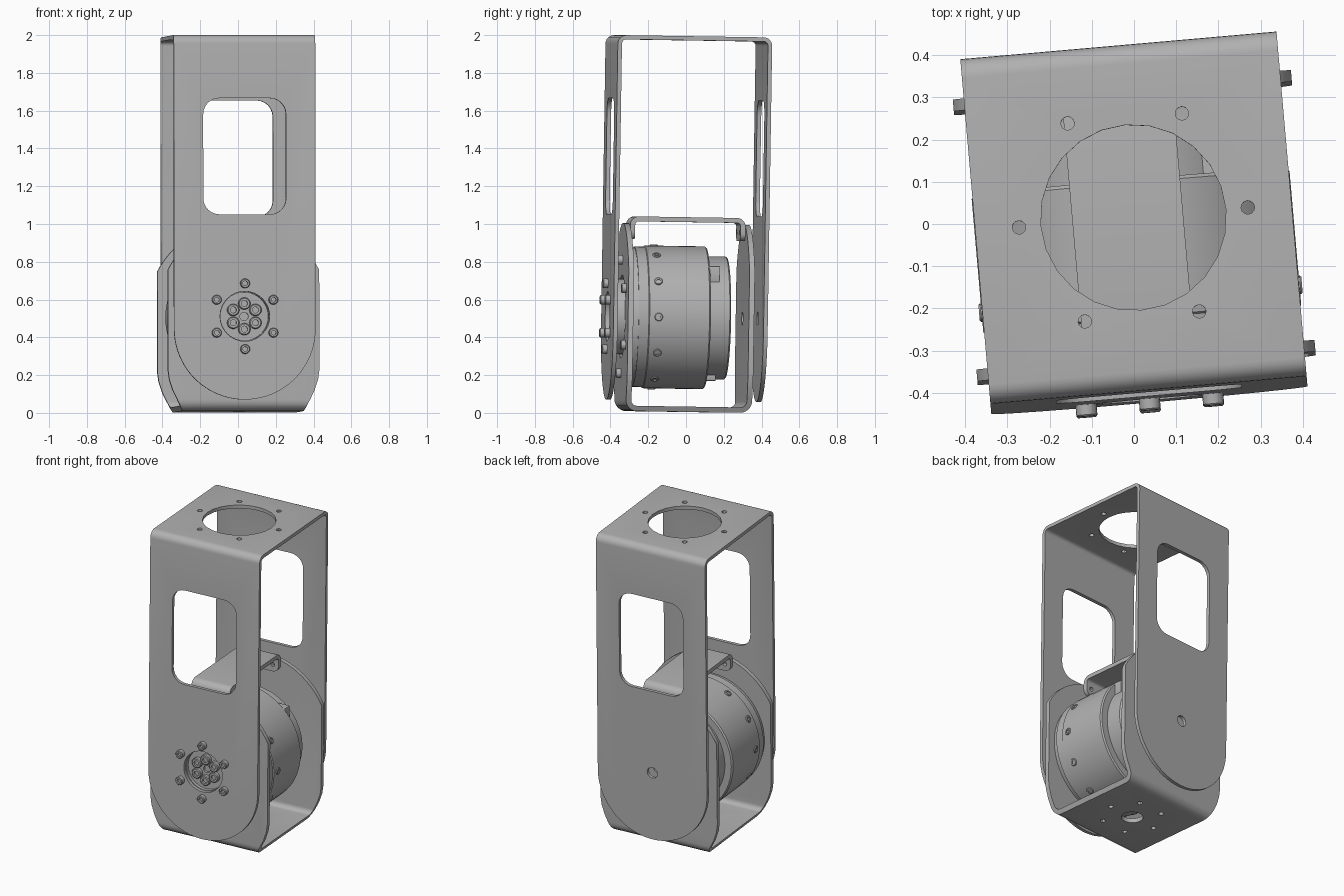
import bpy, bmesh
from math import sin, cos, pi, radians, sqrt
from mathutils import Matrix, Vector

if "Cube" in bpy.data.objects:
    bpy.data.objects.remove(bpy.data.objects["Cube"])

AXIS_Z = 0.505                      # height of the joint axis
POSE = (Matrix.Translation((0, 0, 1)) @ Matrix.Rotation(radians(5), 4, 'Z')
        @ Matrix.Rotation(radians(-0.9), 4, 'X') @ Matrix.Translation((0, 0, -1)))
GREY = (0.44, 0.44, 0.44, 1)
metal = bpy.data.materials.new("grey_metal")
metal.use_nodes = True
metal.diffuse_color = GREY
metal.node_tree.nodes["Principled BSDF"].inputs["Base Color"].default_value = GREY
parts = []


def finish(name, bm, part=True):
    bmesh.ops.remove_doubles(bm, verts=bm.verts, dist=1e-5)
    bmesh.ops.recalc_face_normals(bm, faces=bm.faces)
    mesh = bpy.data.meshes.new(name)
    bm.to_mesh(mesh)
    bm.free()
    mesh.materials.append(metal)
    ob = bpy.data.objects.new(name, mesh)
    bpy.context.collection.objects.link(ob)
    if part:
        parts.append(ob)
    return ob


def prism(name, pts, axis, lo, hi, part=True):
    """Extrude a 2D outline along an axis."""
    place = {'x': lambda a, b, d: (d, a, b), 'y': lambda a, b, d: (a, d, b),
             'z': lambda a, b, d: (a, b, d)}[axis]
    bm = bmesh.new()
    face = bm.faces.new([bm.verts.new(place(a, b, lo)) for a, b in pts])
    new = bmesh.ops.extrude_face_region(bm, geom=[face])["geom"]
    step = Vector(place(0, 0, hi - lo))
    bmesh.ops.translate(bm, verts=[v for v in new if isinstance(v, bmesh.types.BMVert)], vec=step)
    return finish(name, bm, part)


def arc(cx, cy, r, a0, a1, n):
    return [(cx + r * cos(radians(a0 + (a1 - a0) * i / n)),
             cy + r * sin(radians(a0 + (a1 - a0) * i / n))) for i in range(n + 1)]


def circle(cx, cy, r, n=24):
    return arc(cx, cy, r, 0, 360, n)[:-1]


def rounded(x0, x1, y0, y1, r, n=6):
    return (arc(x1 - r, y1 - r, r, 0, 90, n) + arc(x0 + r, y1 - r, r, 90, 180, n)
            + arc(x0 + r, y0 + r, r, 180, 270, n) + arc(x1 - r, y0 + r, r, 270, 360, n))


def ring(count, r, cx=0, cy=0, start=0):
    return [(cx + r * cos(radians(start) + 2 * pi * i / count),
             cy + r * sin(radians(start) + 2 * pi * i / count)) for i in range(count)]


def boolean(ob, cutters, op='DIFFERENCE'):
    """Apply cutters one by one, then discard them."""
    for c in cutters:
        mod = ob.modifiers.new("cut", 'BOOLEAN')
        mod.operation, mod.object, mod.solver = op, c, 'EXACT'
    graph = bpy.context.evaluated_depsgraph_get()
    mesh = bpy.data.meshes.new_from_object(ob.evaluated_get(graph))
    ob.modifiers.clear()
    ob.data = mesh
    for c in cutters:
        bpy.data.objects.remove(c)


def channel(name, half, z0, z1, t, bend, outline, holes):
    """Bent sheet: hollow section across x, trimmed to an outline seen from the front."""
    ob = prism(name, rounded(-half, half, z0, z1, bend), 'x', -0.6, 0.6)
    inner = prism("cutter", rounded(-half + t, half - t, z0 + t, z1 - t, bend - t), 'x', -0.7, 0.7, False)
    boolean(ob, [inner])
    boolean(ob, [prism("cutter", outline, 'y', -0.6, 0.6, False)], 'INTERSECT')
    if holes:
        boolean(ob, [prism("cutter", *h, False) for h in holes])
    return ob


def lathe(name, profile, n=60):
    """Revolve (y, radius) points around the joint axis."""
    bm = bmesh.new()
    vs = [bm.verts.new((r, y, AXIS_Z)) for y, r in profile]
    es = [bm.edges.new(p) for p in zip(vs, vs[1:])]
    bmesh.ops.spin(bm, geom=vs + es, cent=(0, 0, AXIS_Z), axis=(0, 1, 0), angle=2 * pi, steps=n)
    return finish(name, bm)


def bolt(name, x, z, r, y0, y1):
    """Socket head bolt facing the front, with a recessed hexagon."""
    bm = bmesh.new()
    loops = []
    for y, rad, n in ((y1, r, 18), (y0 + .004, r, 18), (y0, r * .85, 18), (y0, r * .5, 18), (y0 + .014, r * .5, 18)):
        loops.append([bm.verts.new((a, y, b)) for a, b in circle(x, z, rad, n)])
    for a, b in zip(loops, loops[1:]):
        for i in range(18):
            bm.faces.new((a[i], a[i - 1], b[i - 1], b[i]))
    bm.faces.new(loops[0])
    bm.faces.new(loops[-1])
    return finish(name, bm)


# outer bracket: rounded ends, windows, pivot holes, mounting holes on top
outer_outline = [(0.376, 2.1), (-0.376, 2.1)] + arc(0, 0.44, 0.376, 180, 360, 40)
outer_holes = [(rounded(-0.22, 0.22, 1.045, 1.66, 0.085), 'y', -0.6, 0.6),
               (circle(0, AXIS_Z, 0.132, 32), 'y', -0.6, 0),
               (circle(0, AXIS_Z, 0.035), 'y', 0, 0.6),
               (circle(0, 0, 0.22), 'z', 1.8, 2.1)]
outer_holes += [(circle(x, y, 0.016, 12), 'z', 1.8, 2.1) for x, y in ring(6, 0.272)]
channel("outer_bracket", 0.41, -0.3, 1.994, 0.022, 0.045, outer_outline, outer_holes)

# inner bracket: wide cheeks with a domed top, narrowing to the base plate
R, HALF = 0.45, 0.402
rise = sqrt(R * R - HALF * HALF)
a = 90 - math_angle if (math_angle := None) else None
right = [(0.315, -0.01), (0.335, 0.03), (0.375, 0.11), (0.395, 0.17), (HALF, 0.22)]
dome = [(R * sin(t), 0.55 + R * cos(t)) for t in
        [1.105 * (1 - i / 12) for i in range(25)]]
inner_outline = right + dome + [(-x, z) for x, z in reversed(right)]
inner_holes = [(circle(0, AXIS_Z, 0.22, 32), 'y', -0.6, 0),
               (circle(0, AXIS_Z, 0.035), 'y', 0, 0.6),
               (circle(0, 0, 0.065), 'z', -0.1, 0.2)]
inner_holes += [(circle(x, y, 0.016, 12), 'z', -0.1, 0.2) for x, y in ring(6, 0.18)]
channel("inner_bracket", 0.335, 0.005, 1.4, 0.028, 0.06, inner_outline, inner_holes)

# bridge joining the cheeks above the motor
channel("top_bridge", 0.306, 0.6, 1.036, 0.026, 0.045,
        rounded(-0.145, 0.118, 0.915, 1.2, 0.04),
        [(circle(s, 0.96, 0.014, 12), 'y', -0.6, 0.6) for s in (-0.105, 0.078)])

# motor housing with flange, seam groove and stepped rear cap
lathe("motor_housing", [(-0.305, 0), (-0.305, 0.36), (-0.275, 0.365), (-0.275, 0.372),
                        (-0.222, 0.372), (-0.218, 0.378), (0.1, 0.378), (0.108, 0.37),
                        (0.108, 0.326), (0.212, 0.326), (0.22, 0.318), (0.22, 0)])
lathe("output_hub", [(-0.3, 0), (-0.3, 0.2), (-0.388, 0.2), (-0.388, 0.128), (-0.365, 0.128),
                     (-0.365, 0.022), (-0.35, 0.022), (-0.35, 0)], 40)

# cable connectors on the rear cap
prism("upper_connector", rounded(0.15, 0.265, 0.68, 0.78, 0.01, 2), 'y', 0.1, 0.16)
prism("lower_connector", rounded(0.0, 0.12, 0.17, 0.23, 0.01, 2), 'y', 0.1, 0.16)

# front bolts: plate ring, hub ring and housing ring
for name, count, r, size, y0, y1 in (("plate_bolt", 6, 0.174, 0.025, -0.438, -0.405),
                                     ("hub_bolt", 6, 0.068, 0.032, -0.39, -0.36),
                                     ("housing_bolt", 6, 0.3, 0.025, -0.362, -0.33)):
    for x, z in ring(count, r, 0, AXIS_Z, 30):
        bolt(name, x, z, size, y0, y1)

# radial screws around the motor housing
for i in range(12):
    screw = bolt("radial_screw", 0, 0, 0.022, -0.384, -0.365)
    screw.data.transform(Matrix.Translation((0, -0.17, AXIS_Z)) @ Matrix.Rotation(i * pi / 6, 4, 'Y')
                         @ Matrix.Rotation(pi / 2, 4, 'Z'))

# shared pose and shading
bpy.ops.object.select_all(action='DESELECT')
for ob in parts:
    ob.data.transform(POSE)
    ob.select_set(True)
bpy.context.view_layer.objects.active = parts[0]
bpy.ops.object.shade_smooth_by_angle(angle=radians(30))
